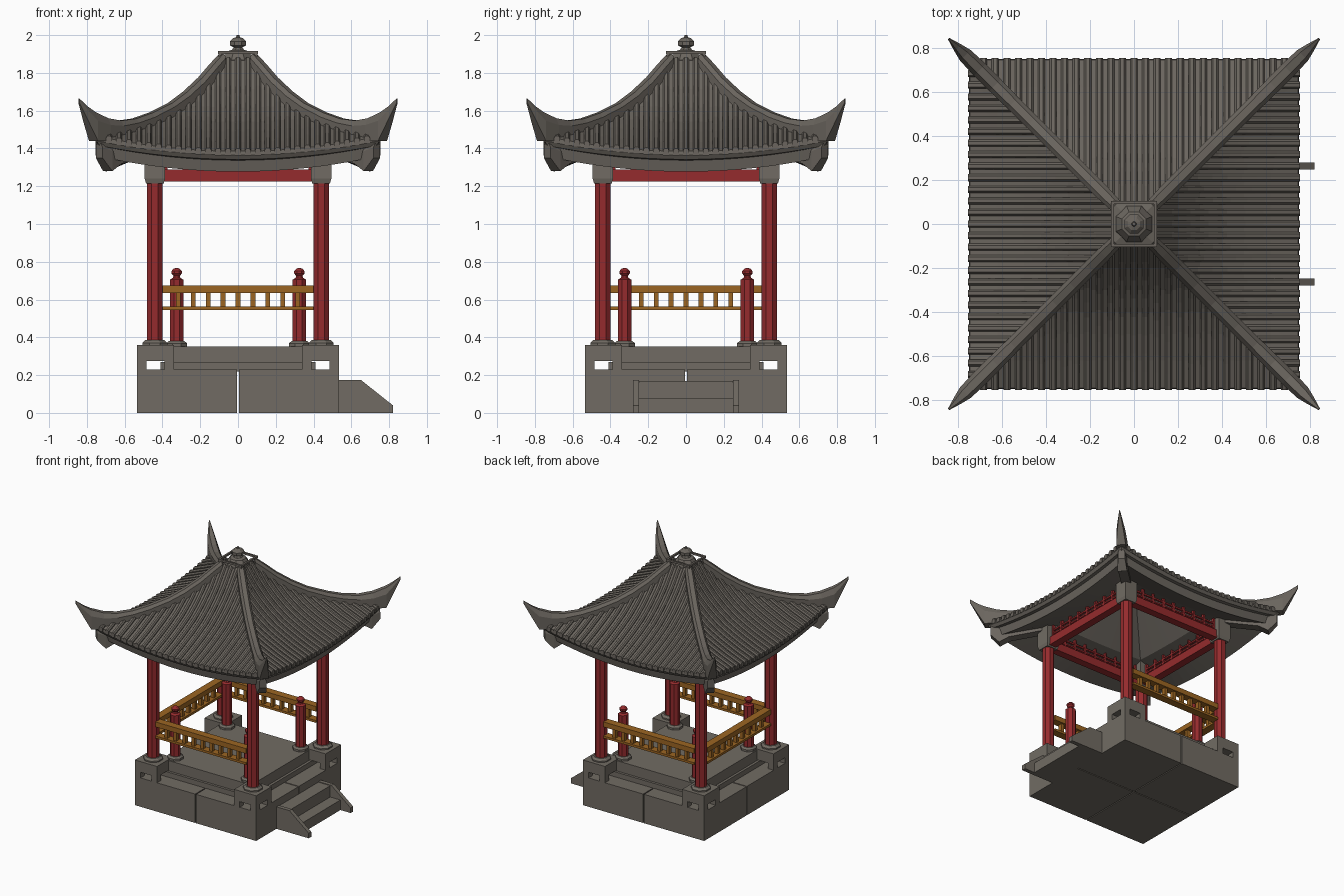
import bpy, bmesh, math
from mathutils import Matrix, Vector

if "Cube" in bpy.data.objects:
    bpy.data.objects.remove(bpy.data.objects["Cube"])


def material(name, col):
    m = bpy.data.materials.new(name)
    m.diffuse_color = (*col, 1)
    m.use_nodes = True
    m.node_tree.nodes["Principled BSDF"].inputs["Base Color"].default_value = m.diffuse_color
    return m


STONE = material("grey stone", (0.165, 0.148, 0.125))
TILE = material("grey roof tile", (0.145, 0.130, 0.112))
RED = material("red lacquer", (0.30, 0.024, 0.026))
WOOD = material("golden wood", (0.33, 0.13, 0.016))
ALL = (0, 1, 2, 3)


def finish(bm, name, mat, sides=(0,)):
    """Copy the part round the z axis for each listed quarter turn, then make the object."""
    base = bm.copy()
    out = bmesh.new()
    tmp = bpy.data.meshes.new(name + "_part")
    for k in sides:
        b = base.copy()
        b.transform(Matrix.Rotation(k * math.pi / 2, 4, 'Z'))
        b.to_mesh(tmp)
        out.from_mesh(tmp)
        b.free()
    bpy.data.meshes.remove(tmp)
    bmesh.ops.remove_doubles(out, verts=out.verts, dist=1e-5)
    bmesh.ops.recalc_face_normals(out, faces=out.faces)
    me = bpy.data.meshes.new(name)
    out.to_mesh(me)
    me.materials.append(mat)
    ob = bpy.data.objects.new(name, me)
    bpy.context.collection.objects.link(ob)
    for b in (bm, base, out):
        b.free()
    return ob


def boxes(name, mat, items, sides=(0,)):
    bm = bmesh.new()
    for x0, x1, y0, y1, z0, z1 in items:
        m = Matrix.Translation(((x0 + x1) / 2, (y0 + y1) / 2, (z0 + z1) / 2)) @ \
            Matrix.Diagonal((x1 - x0, y1 - y0, z1 - z0, 1))
        bmesh.ops.create_cube(bm, size=1, matrix=m)
    return finish(bm, name, mat, sides)


def loft(bm, rings):
    """Skin a list of closed rings and cap both ends."""
    vs = [[bm.verts.new(p) for p in r] for r in rings]
    n = len(vs[0])
    for a, b in zip(vs, vs[1:]):
        for i in range(n):
            j = (i + 1) % n
            bm.faces.new((a[i], a[j], b[j], b[i]))
    bm.faces.new(vs[0][::-1])
    bm.faces.new(vs[-1])


def lathe(name, mat, profile, n, x, y, sides=(0,)):
    bm = bmesh.new()
    ang = [2 * math.pi * (i + 0.5) / n for i in range(n)]
    loft(bm, [[(x + r * math.cos(a), y + r * math.sin(a), z) for a in ang] for r, z in profile])
    return finish(bm, name, mat, sides)


# Foundation: four blocks with seams between them
boxes("foundation", STONE, [(0.004, 0.535, -0.535, -0.004, 0, 0.23)], ALL)
boxes("floor_slab", STONE, [(-0.41, 0.41, -0.41, 0.41, 0.22, 0.27),
                            (-0.39, 0.39, -0.39, 0.39, 0.27, 0.352)])

# Corner plinths standing on four feet
feet = [(a, a + 0.05, -b - 0.05, -b, 0.225, 0.28) for a in (0.34, 0.485) for b in (0.34, 0.485)]
boxes("corner_plinth", STONE, feet + [(0.34, 0.535, -0.535, -0.34, 0.275, 0.36)], ALL)

# Entrance steps with sloping cheeks
boxes("steps", STONE, [(0.53, 0.73, -0.25, 0.25, 0, 0.08), (0.53, 0.64, -0.25, 0.25, 0.08, 0.17)])
bm = bmesh.new()
cheek = [(0.53, 0), (0.82, 0), (0.82, 0.04), (0.65, 0.175), (0.53, 0.175)]
for y in (-0.28, 0.248):
    loft(bm, [[(x, y + w, z) for x, z in cheek] for w in (0, 0.032)])
finish(bm, "step_cheeks", STONE)

# Columns with stone feet and capitals
C = 0.44
lathe("column_foot", STONE, [(0.072, 0.355), (0.072, 0.37), (0.055, 0.385)], 8, C, -C, ALL)
lathe("column", RED, [(0.045, 0.375), (0.045, 1.23)], 8, C, -C, ALL)
bm = bmesh.new()
loft(bm, [[(C + sx * w, -C + sy * w, z) for sx, sy in ((-1, -1), (1, -1), (1, 1), (-1, 1))]
          for w, z in ((0.047, 1.215), (0.054, 1.24), (0.054, 1.42))])
finish(bm, "capital", STONE, ALL)

# Short posts with knobs
lathe("post_foot", STONE, [(0.06, 0.35), (0.06, 0.368), (0.045, 0.38)], 8, 0.325, -0.325, ALL)
lathe("short_post", RED, [(0.039, 0.37), (0.039, 0.705), (0.022, 0.715), (0.018, 0.725), (0.03, 0.738),
                          (0.03, 0.75), (0.018, 0.763), (0.004, 0.768)], 8, 0.325, -0.325, ALL)

# Railings on three sides, open on the step side
rail = [(-0.40, 0.40, -0.47, -0.41, 0.635, 0.675), (-0.40, 0.40, -0.47, -0.41, 0.545, 0.563)]
rail += [(-0.0125 + i * 0.079, 0.0125 + i * 0.079, -0.455, -0.425, 0.56, 0.64) for i in range(-4, 5)]
boxes("railing", WOOD, rail, (0, 2, 3))

# Beams and the lattice above them
beam = [(-0.40, 0.40, -0.47, -0.41, 1.225, 1.288)]
beam += [(-0.40, 0.40, -0.448, -0.432, z, z + 0.012) for z in (1.315, 1.345)]
beam += [(-0.008 + i * 0.095, 0.008 + i * 0.095, -0.45, -0.43, 1.28, 1.39) for i in range(-4, 5)]
boxes("beam_lattice", RED, beam, ALL)

# Roof shell: rows of (distance out, height at the hip, sag at mid side)
TOP = [(0.01, 1.89, 0), (0.09, 1.865, 0), (0.2, 1.72, 0.006), (0.3, 1.63, 0.013), (0.4, 1.565, 0.023),
       (0.5, 1.525, 0.036), (0.62, 1.49, 0.056), (0.745, 1.465, 0.08)]
UNDER = [(0.748, 1.44, 0.075), (0.735, 1.415, 0.073), (0.712, 1.41, 0.073), (0.70, 1.35, 0.073),
         (0.48, 1.39, 0.022), (0.38, 1.41, 0.01), (0.10, 1.72, 0), (0.01, 1.75, 0)]
N = 16
bm = bmesh.new()
grid = []
for d, z, sag in TOP + UNDER:
    us = [2 * i / N - 1 for i in range(N + 1)]
    grid.append([bm.verts.new((u * d, -d, z - sag * (1 - u * u))) for u in us])
for a, b in zip(grid, grid[1:]):
    for i in range(N):
        bm.faces.new((a[i], b[i], b[i + 1], a[i + 1]))
finish(bm, "roof_shell", TILE, ALL)


def roof_z(x, d):
    """Height of the roof surface on the front side."""
    for (d0, z0, s0), (d1, z1, s1) in zip(TOP, TOP[1:]):
        if d <= d1 or d1 == TOP[-1][0]:
            f = (d - d0) / (d1 - d0)
            u = min(1, abs(x) / d)
            return z0 + f * (z1 - z0) - (s0 + f * (s1 - s0)) * (1 - u * u)


# Rows of round tiles running down each side
bm = bmesh.new()
section = [(-0.016, -0.02), (-0.016, 0.006), (-0.008, 0.017), (0.008, 0.017), (0.016, 0.006), (0.016, -0.02)]
for i in range(-13, 14):
    x = i * 0.0525
    start = max(abs(x) + 0.015, 0.09)
    rings = []
    for k in range(9):
        d = start + (0.754 - start) * k / 8
        z = roof_z(x, d)
        rings.append([(x + dx, -d, z + dz) for dx, dz in section])
    loft(bm, rings)
finish(bm, "tile_rows", TILE, ALL)


def diagonal(name, mat, rows):
    """Loft along the front right diagonal: (distance, bottom, top, half width)."""
    bm = bmesh.new()
    rings = []
    for d, zb, zt, w in rows:
        ring = []
        for s, h in ((-1, 0), (-1, 0.7), (-0.5, 1), (0.5, 1), (1, 0.7), (1, 0)):
            o = s * w * 0.7071
            ring.append((d + o, -d + o, zb + h * (zt - zb)))
        rings.append(ring)
    loft(bm, rings)
    finish(bm, name, mat, ALL)


# Hip ridges sweeping up to pointed tips
diagonal("hip_ridge", TILE, [(0.085, 1.82, 1.905, 0.03), (0.14, 1.76, 1.845, 0.034), (0.20, 1.69, 1.775, 0.034),
                             (0.28, 1.62, 1.70, 0.034), (0.36, 1.57, 1.64, 0.034), (0.465, 1.51, 1.588, 0.034),
                             (0.55, 1.48, 1.558, 0.035), (0.63, 1.455, 1.547, 0.037), (0.70, 1.44, 1.56, 0.038),
                             (0.765, 1.44, 1.592, 0.034), (0.80, 1.53, 1.62, 0.022), (0.842, 1.64, 1.665, 0.004)])
# Corner rafter ends under the eaves
diagonal("corner_rafter", TILE, [(0.47, 1.36, 1.43, 0.035), (0.64, 1.32, 1.43, 0.035), (0.69, 1.28, 1.43, 0.035),
                                 (0.735, 1.35, 1.43, 0.025)])

# Finial with a square frame around it
lathe("finial", TILE, [(0.07, 1.82), (0.092, 1.86), (0.085, 1.88), (0.06, 1.915), (0.035, 1.922), (0.025, 1.935),
                       (0.047, 1.945), (0.047, 1.967), (0.03, 1.983), (0.012, 1.988), (0.008, 2.0)], 8, 0, 0)
boxes("finial_frame", TILE, [(-0.105, 0.105, -0.105, -0.09, 1.9, 1.915),
                             (0.088, 0.102, -0.102, -0.088, 1.85, 1.905),
                             (-0.08, 0.08, -0.08, -0.06, 1.85, 1.868)], ALL)
